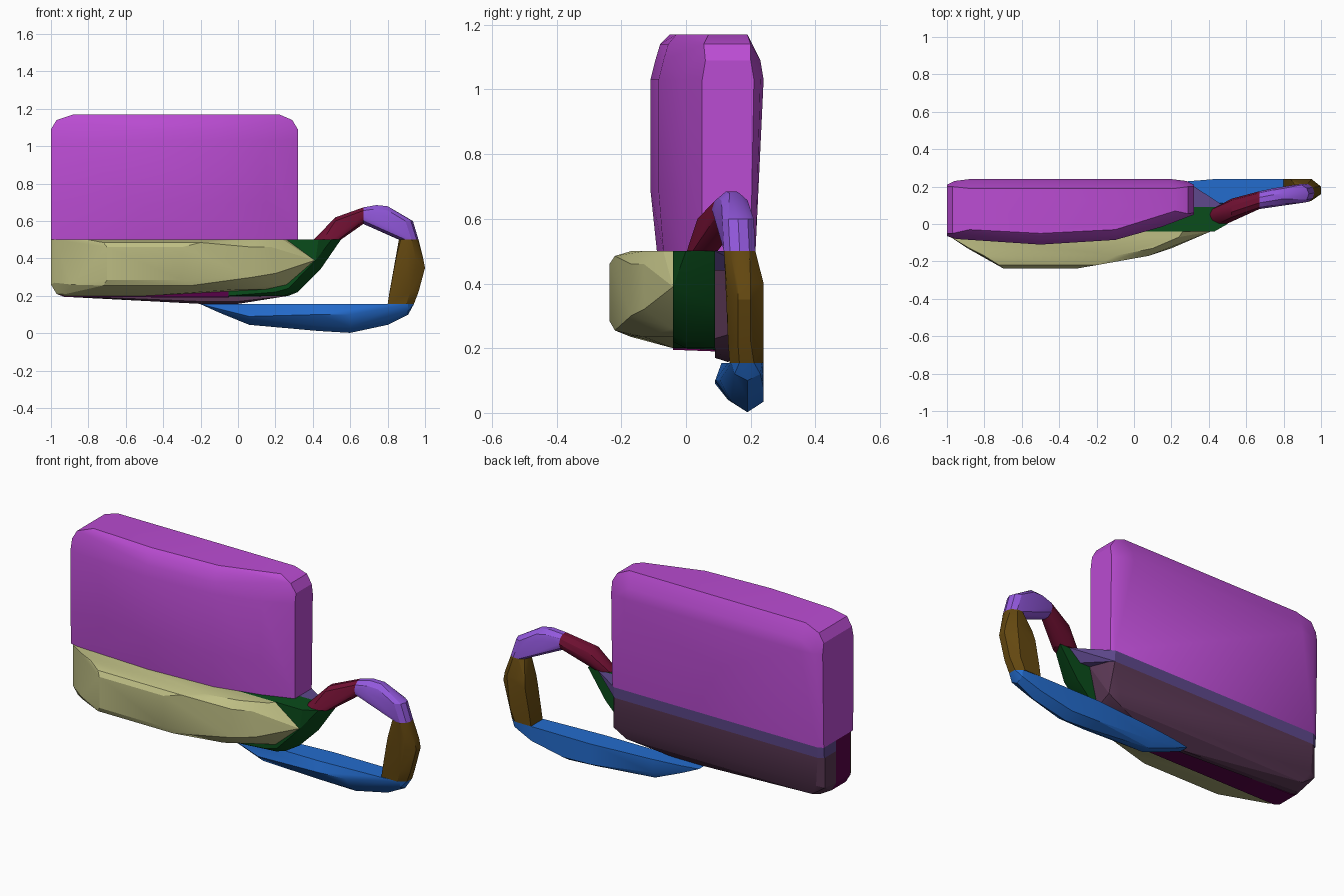
import bpy, bmesh, math

cube = bpy.data.objects.get("Cube")
if cube:
    bpy.data.objects.remove(cube, do_unlink=True)


def material(name, rgb):
    lin = [((c / 255 + 0.055) / 1.055) ** 2.4 if c > 10 else c / 255 / 12.92 for c in rgb]
    m = bpy.data.materials.new(name)
    m.use_nodes = True
    m.diffuse_color = (*lin, 1)
    m.node_tree.nodes["Principled BSDF"].inputs["Base Color"].default_value = (*lin, 1)
    return m


def section(axis, pos, pts):
    """Place 2D points on the plane where the given axis equals pos."""
    if axis == "x":
        return [(pos, a, b) for a, b in pts]
    if axis == "y":
        return [(a, pos, b) for a, b in pts]
    return [(a, b, pos) for a, b in pts]


def oval(axis, pos, a0, a1, b0, b1, n=10):
    """Oval section filling the given bounds."""
    ca, cb, ra, rb = (a0 + a1) / 2, (b0 + b1) / 2, (a1 - a0) / 2, (b1 - b0) / 2
    turn = [2 * math.pi * i / n for i in range(n)]
    return section(axis, pos, [(ca + ra * math.cos(t), cb + rb * math.sin(t)) for t in turn])


def solid(name, mat, *sections):
    """Wrap a convex skin around a stack of sections."""
    bm = bmesh.new()
    for s in sections:
        for p in s:
            bm.verts.new(p)
    res = bmesh.ops.convex_hull(bm, input=bm.verts)
    loose = {v for v in res["geom_interior"] + res["geom_unused"]
             if isinstance(v, bmesh.types.BMVert) and v.is_valid and not v.link_faces}
    bmesh.ops.delete(bm, geom=list(loose), context="VERTS")
    bmesh.ops.dissolve_limit(bm, angle_limit=math.radians(1), verts=bm.verts, edges=bm.edges)
    bmesh.ops.recalc_face_normals(bm, faces=bm.faces)
    me = bpy.data.meshes.new(name)
    bm.to_mesh(me)
    bm.free()
    me.materials.append(mat)
    ob = bpy.data.objects.new(name, me)
    bpy.context.collection.objects.link(ob)
    bpy.ops.object.select_all(action="DESELECT")
    ob.select_set(True)
    bpy.context.view_layer.objects.active = ob
    bpy.ops.object.shade_smooth_by_angle(angle=math.radians(25))
    return ob


orchid = material("orchid", (186, 76, 210))
khaki = material("khaki", (190, 190, 132))
green = material("dark green", (10, 76, 27))
plum = material("plum", (88, 2, 72))
mauve = material("dark mauve", (88, 54, 82))
slate = material("slate purple", (94, 72, 140))
crimson = material("crimson", (112, 16, 50))
violet = material("violet", (146, 88, 220))
brown = material("brown", (100, 72, 16))
blue = material("blue", (36, 108, 205))

# Upper body: plan outlines stacked upward with a rounded top
solid("upper_body", orchid,
      section("z", 0.50, [(-1, -.06), (-.95, -.07), (-.5, -.09), (-.1, -.07), (.15, -.01),
                          (.32, .05), (.32, .2), (.3, .215), (-.97, .215), (-1, .2)]),
      section("z", 0.69, [(-1, -.065), (-.95, -.08), (-.5, -.11), (-.1, -.085), (.15, -.015), (.32, .05)]),
      section("z", 1.03, [(-1, -.065), (-.95, -.08), (-.5, -.11), (-.1, -.085), (.15, -.015), (.32, .05),
                          (.32, .21), (.28, .23), (.2, .24), (-.88, .24), (-.96, .23), (-1, .21)]),
      section("z", 1.09, [(-1, -.05), (-.5, -.095), (-.1, -.07), (.32, .06),
                          (.32, .2), (.2, .23), (-.88, .23), (-1, .2)]),
      section("z", 1.14, [(-.97, -.05), (-.5, -.08), (-.1, -.055), (.29, .055),
                          (.29, .2), (-.97, .2)]),
      section("z", 1.17, [(-.88, -.03), (-.5, -.05), (-.1, -.03), (.22, .07),
                          (.22, .19), (-.88, .19)]))

# Bulging front panel
solid("front_panel", khaki,
      section("y", -.04, [(-1, .5), (-1, .26), (-.97, .21), (-.93, .2), (-.5, .2), (.15, .235),
                          (.26, .26), (.41, .39), (.26, .5)]),
      section("y", -.07, [(-.98, .5), (-.98, .27), (-.92, .21), (-.4, .21), (.33, .37), (.24, .5)]),
      section("y", -.13, [(-.88, .5), (-.89, .26), (-.5, .225), (0, .235), (.2, .32), (.18, .46), (.1, .5)]),
      section("y", -.17, [(-.8, .5), (-.1, .5), (-.7, .235), (-.15, .24), (.08, .3), (.08, .46)]),
      section("y", -.22, [(-.72, .485), (-.2, .485), (-.72, .255), (-.25, .255)]),
      section("y", -.237, [(-.7, .46), (-.3, .46), (-.7, .285), (-.3, .285)]))

# Middle slab, left and right pieces
solid("middle_slab", plum,
      section("y", -.04, [(-1, .5), (-.05, .5), (-.05, .195), (-.93, .195), (-.97, .21), (-1, .26)]),
      section("y", .09, [(-1, .5), (-.05, .5), (-.05, .19), (-.93, .195), (-.97, .21), (-1, .26)]))
solid("handle_bracket", green,
      section("y", -.04, [(-.05, .5), (.43, .5), (.415, .39), (.27, .24), (.2, .22), (-.05, .2)]),
      section("y", 0, [(.5, .5), (.43, .37), (.3, .22), (.24, .2)]),
      section("y", .09, [(-.05, .5), (.55, .5), (.44, .34), (.32, .22), (.27, .2), (-.05, .195)]))

# Lower back of the body
solid("lower_back", mauve,
      section("y", .09, [(-1, .44), (-1, .26), (-.97, .21), (-.93, .2), (-.2, .17), (0, .17),
                         (.27, .2), (.31, .23), (.36, .44)]),
      section("y", .13, [(-.93, .195), (-.2, .157), (0, .157), (.25, .2)]),
      section("y", .19, [(-1, .44), (-1, .27), (-.92, .215), (.24, .215), (.32, .26), (.32, .44)]),
      section("y", .212, [(-.97, .44), (-.96, .28), (.27, .28), (.3, .44)]))
solid("back_band", slate,
      section("z", .44, [(-1, .09), (-1, .195), (-.97, .212), (.3, .212), (.32, .19), (.42, .09)]),
      section("z", .5, [(-1, .09), (-1, .2), (-.97, .215), (.3, .215), (.32, .195), (.49, .09)]))

# Handle loop, from the bracket round to the base
solid("handle_root", crimson,
      oval("z", .5, .405, .55, 0, .1),
      oval("x", .52, .025, .135, .515, .622),
      oval("x", .67, .08, .175, .582, .675))
solid("handle_top", violet,
      oval("x", .67, .08, .175, .582, .675),
      oval("x", .74, .09, .19, .575, .688),
      oval("x", .80, .10, .2, .56, .682),
      oval("z", .60, .82, .935, .11, .212),
      oval("z", .50, .86, .965, .115, .217))
solid("handle_side", brown,
      oval("z", .50, .86, .965, .115, .217),
      section("z", .40, [(.845, .13), (.845, .23), (.9, .24), (.95, .24), (.99, .2), (.99, .16), (.95, .125)]),
      section("z", .35, [(.835, .13), (.835, .24), (.94, .24), (1, .2), (1, .16), (.95, .128)]),
      section("z", .22, [(.81, .135), (.81, .24), (.93, .24), (.965, .2), (.965, .16), (.92, .13)]),
      section("z", .155, [(.8, .135), (.8, .24), (.9, .24), (.94, .21), (.94, .165), (.9, .135)]))
solid("handle_base", blue,
      section("x", -.20, [(.12, .155), (.17, .155)]),
      section("x", -.10, [(.11, .13), (.13, .11), (.18, .11), (.19, .155), (.11, .155)]),
      section("x", .06, [(.09, .09), (.14, .045), (.19, .045), (.21, .08), (.21, .155), (.11, .155)]),
      section("x", .43, [(.09, .1), (.13, .04), (.19, .012), (.24, .04), (.24, .155), (.11, .155)]),
      section("x", .60, [(.105, .1), (.14, .035), (.19, .002), (.24, .035), (.24, .155), (.12, .155)]),
      section("x", .80, [(.13, .12), (.155, .075), (.19, .045), (.24, .075), (.24, .155), (.13, .155)]),
      section("x", .91, [(.15, .12), (.19, .1), (.23, .12), (.235, .155), (.14, .155)]),
      section("x", .94, [(.165, .155), (.21, .155)]))
